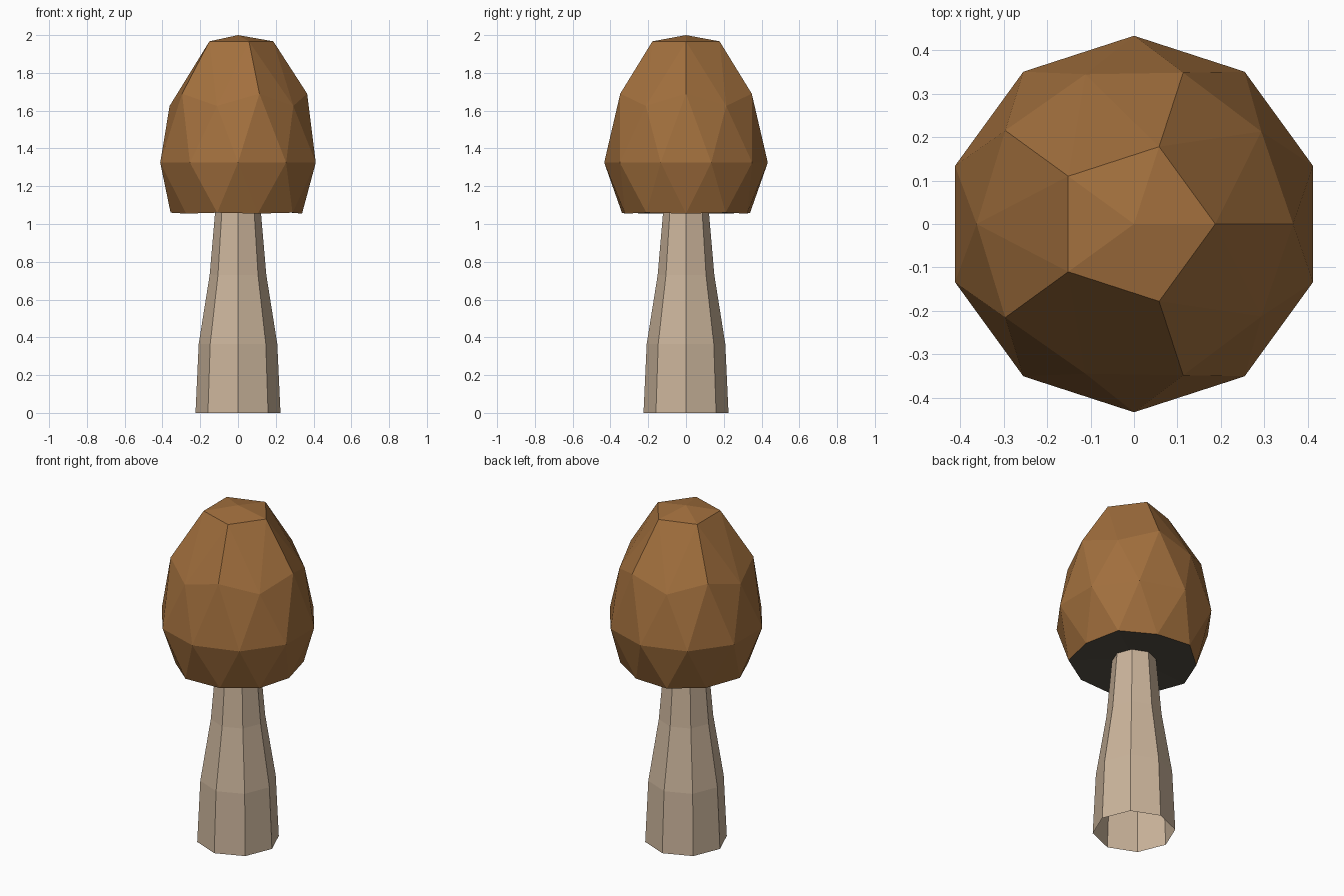
import bpy, bmesh
from math import cos, sin, pi, hypot

if "Cube" in bpy.data.objects:
    bpy.data.objects.remove(bpy.data.objects["Cube"])


def material(name, rgb):
    m = bpy.data.materials.new(name)
    m.diffuse_color = (*rgb, 1)
    m.use_nodes = True
    m.node_tree.nodes["Principled BSDF"].inputs["Base Color"].default_value = m.diffuse_color
    return m


def add_object(name, bm, mats):
    me = bpy.data.meshes.new(name)
    bm.to_mesh(me)
    bm.free()
    for m in mats:
        me.materials.append(m)
    ob = bpy.data.objects.new(name, me)
    bpy.context.collection.objects.link(ob)
    return ob


brown = material("cap_brown", (0.36, 0.16, 0.047))
dark = material("gill_dark", (0.09, 0.08, 0.06))
beige = material("stem_beige", (0.60, 0.46, 0.33))

# Cap: icosphere whose rings are reshaped to (sphere height, radius, height)
RINGS = [(1, 0, 2.0), (0.851, 0.187, 1.967), (0.526, 0.362, 1.625),
         (0.447, 0.366, 1.69), (0, 0.433, 1.325), (-0.447, 0.357, 1.06),
         (-0.526, 0.339, 1.055), (-0.851, 0.2, 1.07), (-1, 0, 1.08)]
bm = bmesh.new()
bmesh.ops.create_icosphere(bm, subdivisions=2, radius=1)
for f in bm.faces:
    # flattened underside gets the dark colour
    f.material_index = int(max(v.co.z for v in f.verts) < -0.4)
for v in bm.verts:
    _, r, z = min(RINGS, key=lambda k: abs(k[0] - v.co.z))
    d = hypot(v.co.x, v.co.y)
    s = r / d if d > 1e-4 else 0
    v.co = (v.co.x * s, v.co.y * s, z)
add_object("cap", bm, [brown, dark])

# Stem: eight-sided tapering tube, open at the bottom
PROFILE = [(0.225, 0), (0.208, 0.365), (0.15, 0.73), (0.118, 1.1)]
bm = bmesh.new()
rows = [[bm.verts.new((r * cos(i * pi / 4), r * sin(i * pi / 4), z))
         for i in range(8)] for r, z in PROFILE]
for a, b in zip(rows, rows[1:]):
    for i in range(8):
        j = (i + 1) % 8
        bm.faces.new((a[i], a[j], b[j], b[i]))
add_object("stem", bm, [beige])
